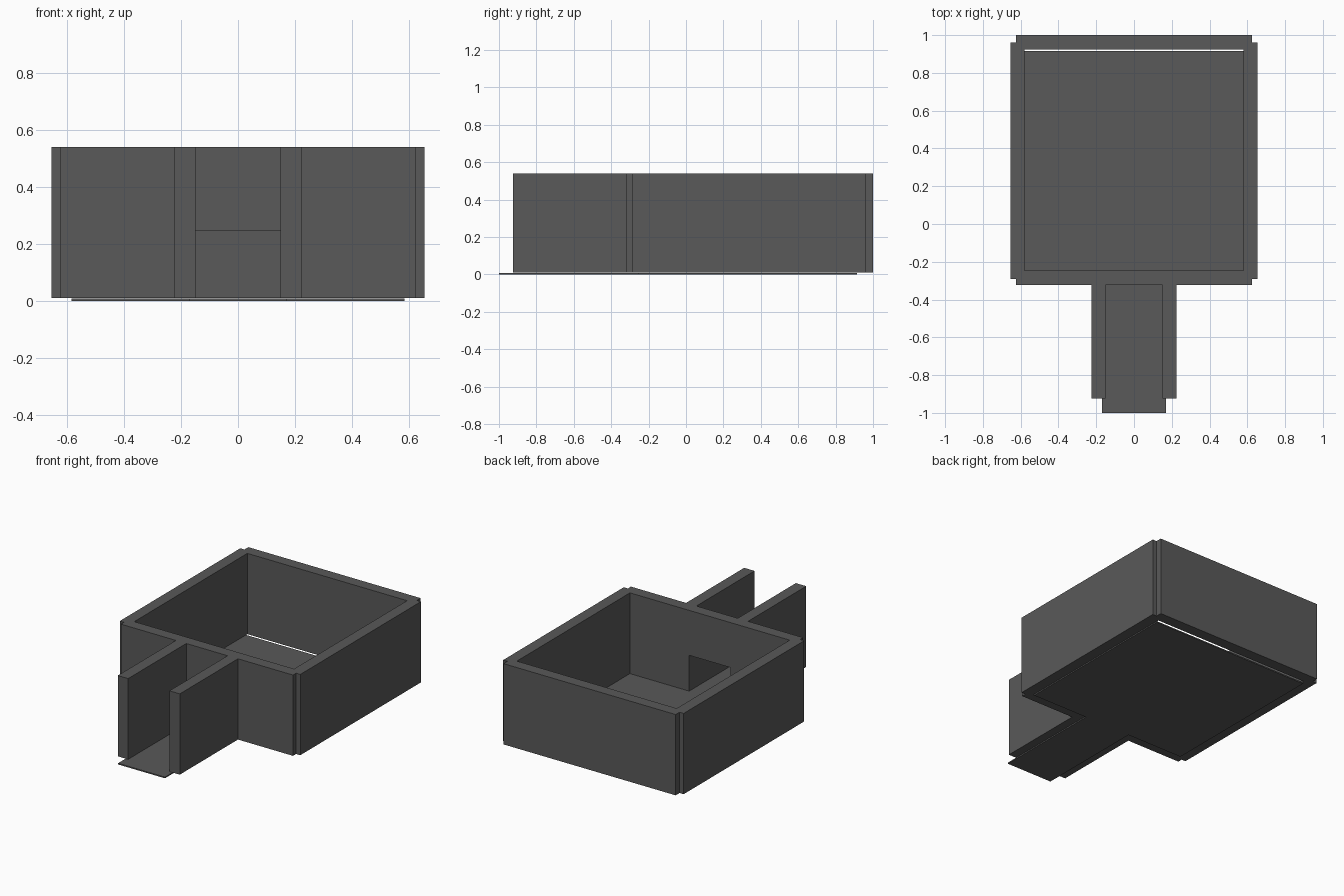
import bpy, bmesh
from mathutils import Vector

if "Cube" in bpy.data.objects:
    bpy.data.objects.remove(bpy.data.objects["Cube"])

mat = bpy.data.materials.new("dark grey")
mat.diffuse_color = (0.1, 0.1, 0.1, 1)
mat.use_nodes = True
mat.node_tree.nodes["Principled BSDF"].inputs["Base Color"].default_value = mat.diffuse_color


def finish(name, bm):
    bmesh.ops.recalc_face_normals(bm, faces=bm.faces)
    me = bpy.data.meshes.new(name)
    bm.to_mesh(me)
    bm.free()
    me.materials.append(mat)
    ob = bpy.data.objects.new(name, me)
    bpy.context.collection.objects.link(ob)
    return ob


def box(name, x, y, z):
    bm = bmesh.new()
    bmesh.ops.create_cube(bm, size=1)
    for v in bm.verts:
        v.co = Vector([a[0] if c < 0 else a[1] for c, a in zip(v.co, (x, y, z))])
    return finish(name, bm)


Z0, Z1 = 0.01, 0.54

# floors: room slab and corridor slab, slightly below the walls
box("room_floor", (-0.585, 0.585), (-0.255, 0.915), (0.0, 0.008))
box("corridor_floor", (-0.17, 0.17), (-1.0, -0.255), (0.0, 0.008))

# back wall
box("back_wall", (-0.625, 0.625), (0.925, 1.0), (Z0, Z1))

# front wall with a doorway, extruded from its outline
outline = [(-0.625, Z0), (-0.15, Z0), (-0.15, 0.245), (0.15, 0.245),
           (0.15, Z0), (0.625, Z0), (0.625, Z1), (-0.625, Z1)]
bm = bmesh.new()
face = bm.faces.new([bm.verts.new((x, -0.322, z)) for x, z in outline])
ext = bmesh.ops.extrude_face_region(bm, geom=[face])
for g in ext["geom"]:
    if isinstance(g, bmesh.types.BMVert):
        g.co.y = -0.247
finish("front_wall", bm)

# side walls of the room and of the corridor
for side, s in (("left", -1), ("right", 1)):
    box(side + "_wall", sorted((s * 0.58, s * 0.655)), (-0.29, 0.96), (Z0, Z1))
    box(side + "_corridor_wall", sorted((s * 0.15, s * 0.225)),
        (-0.925, -0.322), (Z0, Z1))
